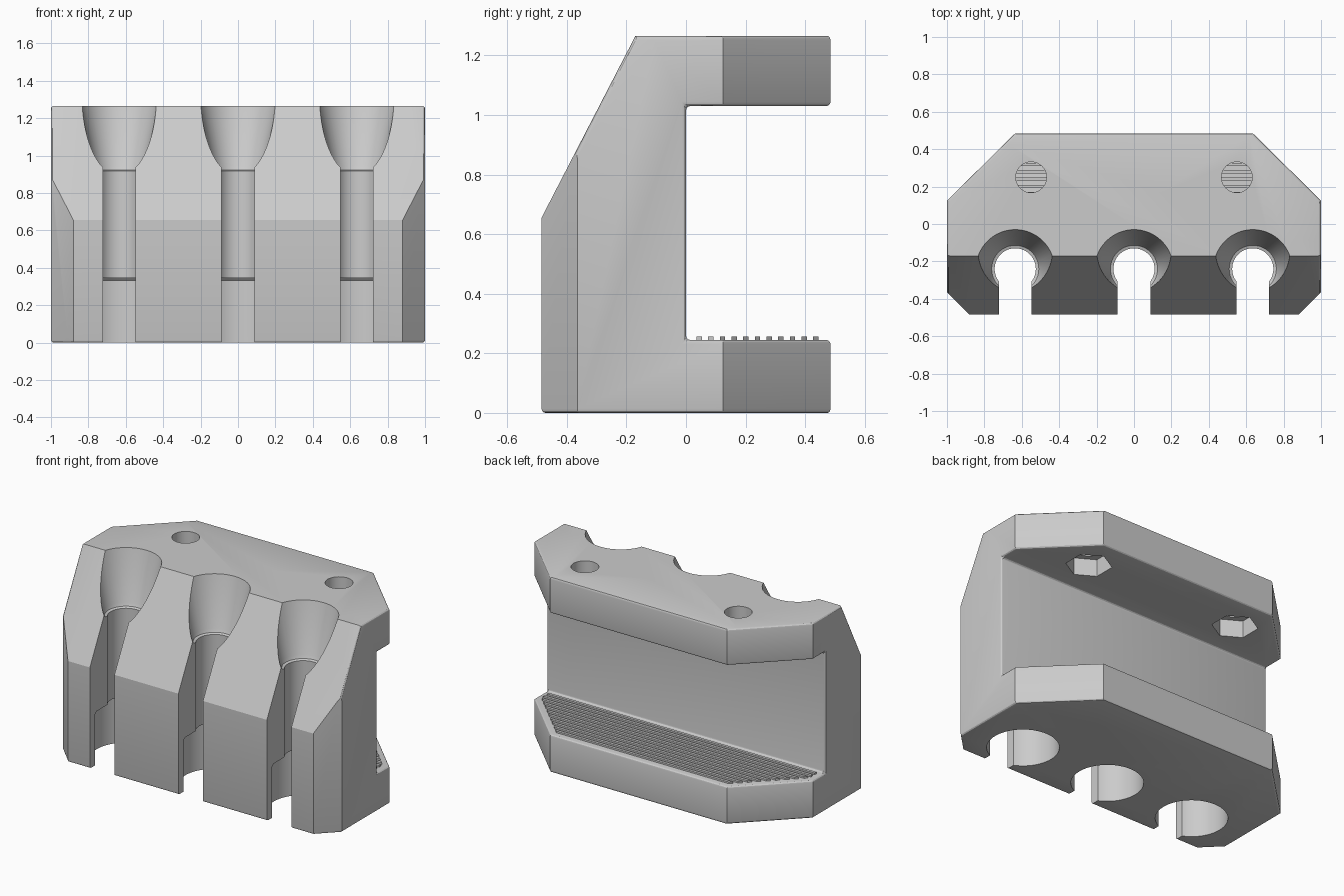
import bpy, bmesh, math
from mathutils import Matrix

if "Cube" in bpy.data.objects:
    bpy.data.objects.remove(bpy.data.objects["Cube"], do_unlink=True)

grey = bpy.data.materials.new("plain_grey")
grey.use_nodes = True
grey.diffuse_color = (0.6, 0.6, 0.6, 1)
grey.node_tree.nodes["Principled BSDF"].inputs["Base Color"].default_value = (0.6, 0.6, 0.6, 1)


def finish(name, bm, helper=False):
    bmesh.ops.recalc_face_normals(bm, faces=bm.faces)
    mesh = bpy.data.meshes.new(name)
    bm.to_mesh(mesh)
    bm.free()
    ob = bpy.data.objects.new(name, mesh)
    bpy.context.collection.objects.link(ob)
    mesh.materials.append(grey)
    if helper:
        ob.hide_render = True
        ob.hide_viewport = True
        ob.display_type = 'WIRE'
    return ob


def prism(bm, pts, lo, hi, axis='Z'):
    """Extrude a 2D outline along z, or a (y, z) outline along x."""
    place = (lambda p, h: (p[0], p[1], h)) if axis == 'Z' else (lambda p, h: (h, p[0], p[1]))
    a = [bm.verts.new(place(p, lo)) for p in pts]
    b = [bm.verts.new(place(p, hi)) for p in pts]
    bm.faces.new(a[::-1])
    bm.faces.new(b)
    for i in range(len(pts)):
        j = (i + 1) % len(pts)
        bm.faces.new((a[i], a[j], b[j], b[i]))


def lathe(bm, profile, x, y, steps=64):
    """Spin an (r, z) profile, starting and ending on the axis, at (x, y)."""
    rings = [[bm.verts.new((x + r * math.cos(math.tau * i / steps),
                            y + r * math.sin(math.tau * i / steps), z))
              for i in range(steps)] for r, z in profile]
    for low, up in zip(rings, rings[1:]):
        for i in range(steps):
            j = (i + 1) % steps
            bm.faces.new((low[i], low[j], up[j], up[i]))
    bm.faces.new(rings[0][::-1])
    bm.faces.new(rings[-1])


def boolean(ob, cutter, operation):
    m = ob.modifiers.new(operation.lower(), 'BOOLEAN')
    m.operation, m.solver, m.object = operation, 'EXACT', cutter


HEIGHT, DEPTH = 1.265, 0.485

# Body: chamfered plan outline crossed with the C-shaped side profile
half_plan = [(0.88, -DEPTH), (1, -0.365), (1, 0.125), (0.635, DEPTH)]
plan = half_plan + [(-x, y) for x, y in reversed(half_plan)]
bm = bmesh.new()
prism(bm, plan, 0, HEIGHT)
body = finish("clamp_body", bm)

side = [(-0.6, 0), (0.6, 0), (0.6, 0.245), (0, 0.245), (0, 1.03), (0.6, 1.03),
        (0.6, HEIGHT), (-0.17, HEIGHT), (-DEPTH, 0.655), (-0.6, 0.436)]
bm = bmesh.new()
prism(bm, side, -1.2, 1.2, 'X')
boolean(body, finish("side_profile_helper", bm, True), 'INTERSECT')

bevel = body.modifiers.new("soft_edges", 'BEVEL')
bevel.width, bevel.segments = 0.014, 3
bevel.limit_method, bevel.angle_limit = 'ANGLE', math.radians(70)

# Three stepped bores, each open to the front through a slot
bore = [(0.21, -0.1), (0.21, 0.333), (0.198, 0.345), (0.11, 0.345), (0.11, 0.918),
        (0.126, 0.924), (0.135, 0.945), (0.21, HEIGHT), (0.233, HEIGHT + 0.1)]
for n, x in enumerate((-0.635, 0, 0.635)):
    bm = bmesh.new()
    lathe(bm, bore, x, -0.24)
    boolean(body, finish(f"bore_cutter_{n}", bm, True), 'DIFFERENCE')
    bm = bmesh.new()
    w = 0.088
    prism(bm, [(x - w, -0.7), (x + w, -0.7), (x + w, -0.24), (x - w, -0.24)], -0.2, 1.5)
    boolean(body, finish(f"slot_cutter_{n}", bm, True), 'DIFFERENCE')

# Bolt holes in the upper jaw, with hexagonal nut pockets underneath
for n, x in enumerate((-0.55, 0.55)):
    bm = bmesh.new()
    lathe(bm, [(0.082, 0.9), (0.082, 1.4)], x, 0.25, 40)
    boolean(body, finish(f"bolt_cutter_{n}", bm, True), 'DIFFERENCE')
    bm = bmesh.new()
    lathe(bm, [(0.135, 0.9), (0.135, 1.14)], 0, 0, 6)
    bm.transform(Matrix.Translation((x, 0.25, 0)) @ Matrix.Rotation(math.pi / 6, 4, 'Z'))
    boolean(body, finish(f"nut_cutter_{n}", bm, True), 'DIFFERENCE')

# Grip ridges on the lower jaw, trimmed to follow the corner chamfers
bm = bmesh.new()
reach = lambda y: min(0.96, 1.07 - 1.014 * y)
for i in range(11):
    y0 = 0.035 + 0.0392 * i
    y1 = y0 + 0.018
    prism(bm, [(-reach(y0), y0), (reach(y0), y0), (reach(y1), y1), (-reach(y1), y1)], 0.235, 0.256)
finish("grip_ridges", bm)

# Bake the cuts and smooth the round surfaces
bpy.context.view_layer.update()
deps = bpy.context.evaluated_depsgraph_get()
baked = bpy.data.meshes.new_from_object(body.evaluated_get(deps))
body.modifiers.clear()
body.data = baked
for ob in [o for o in bpy.data.objects if "cutter" in o.name or "helper" in o.name]:
    bpy.data.objects.remove(ob, do_unlink=True)
bpy.ops.object.select_all(action='DESELECT')
body.select_set(True)
bpy.context.view_layer.objects.active = body
bpy.ops.object.shade_smooth_by_angle(angle=math.radians(25))
